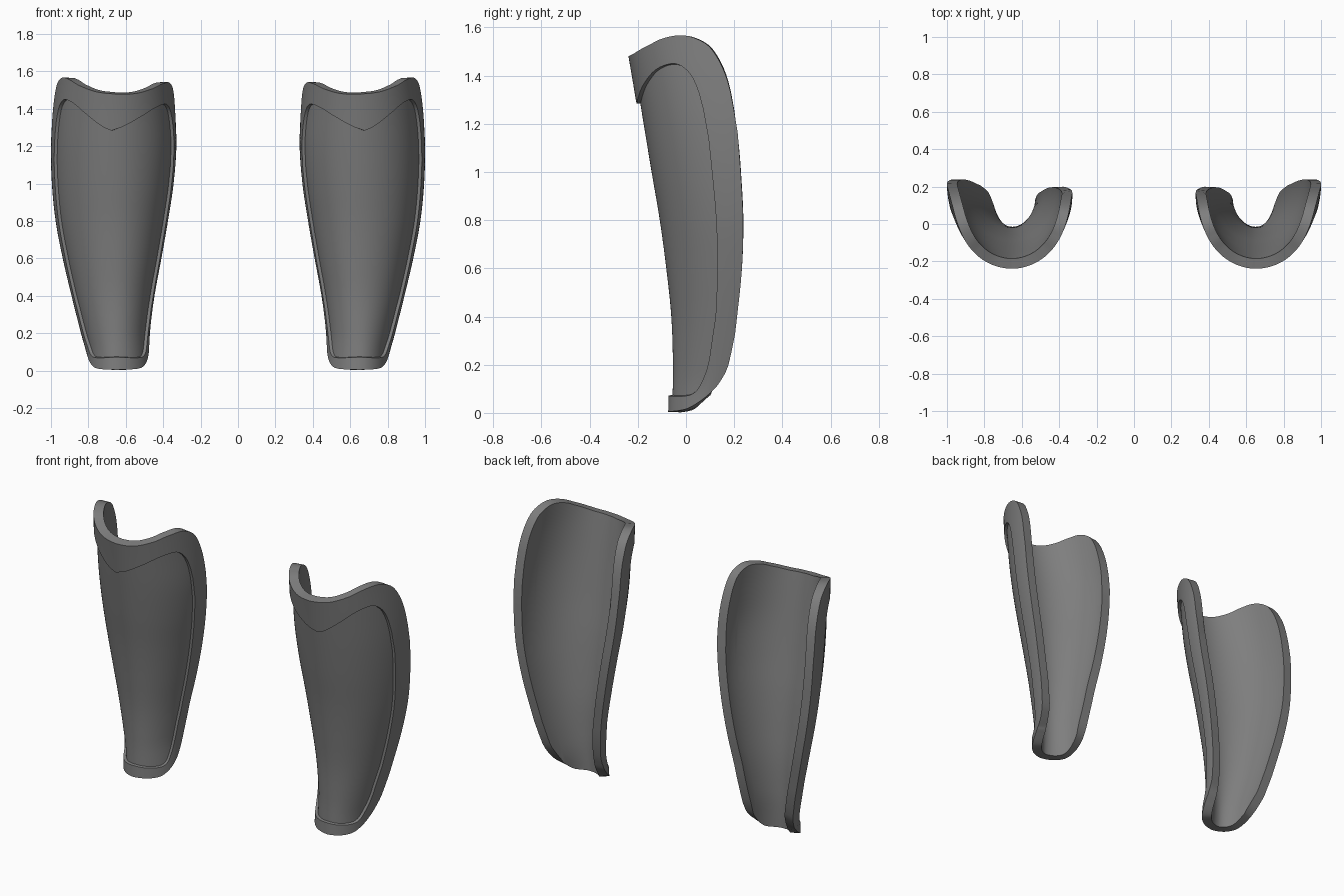
import bpy, bmesh
from math import sin, cos, pi
from mathutils import Matrix

if "Cube" in bpy.data.objects:
    bpy.data.objects.remove(bpy.data.objects["Cube"])


def curve(xs, ys):
    """Smooth Hermite interpolation through a few points."""
    n = len(xs)
    m = []
    for i in range(n):
        a, b = max(i - 1, 0), min(i + 1, n - 1)
        m.append((ys[b] - ys[a]) / (xs[b] - xs[a]))

    def f(x):
        x = min(max(x, xs[0]), xs[-1])
        i = next(k for k in range(n - 1) if x <= xs[k + 1])
        h = xs[i + 1] - xs[i]
        t = (x - xs[i]) / h
        return ((2*t**3 - 3*t**2 + 1) * ys[i] + (t**3 - 2*t**2 + t) * h * m[i]
                + (3*t**2 - 2*t**3) * ys[i + 1] + (t**3 - t**2) * h * m[i + 1])
    return f


# Cross-section by height: shin front, rear edge, inner and outer side
H = [0, .1, .2, .4, .6, .8, 1, 1.2, 1.4, 1.57]
y_front = curve(H, [-.074, -.071, -.07, -.077, -.098, -.125, -.159, -.192, -.225, -.255])
y_back = curve(H, [.15, .167, .187, .212, .232, .237, .227, .212, .2, .2])
x_in = curve(H, [.475, .475, .472, .447, .41, .375, .345, .33, .337, .345])
x_out = curve(H, [.805, .815, .84, .89, .937, .975, .995, 1.0, .99, .975])
CX = .65

# Outline heights by position around the shin (0 = front, 1 = rear edge)
z_top = curve([0, .2, .41, .55, .69, .8, .87, .94, .975, 1],
              [1.478, 1.49, 1.525, 1.555, 1.567, 1.545, 1.505, 1.415, 1.32, 1.16])
z_bot = curve([0, .5, .7, .87, .94, .975, 1], [.004, .014, .045, .1, .15, .205, .33])
p_top = curve([0, .1, .3, .45, .6, .68, .74, .78, .8, 1], [1.283, 1.305, 1.375, 1.425, 1.45, 1.432, 1.38, 1.28, 1.14, 1.0])
p_bot = curve([0, .5, .65, .72, .765, .8, 1], [.072, .07, .09, .14, .22, .4, .5])

PANEL = .8
THICK, RECESS = .055, .016
SIDE, MID = 14, 96
ROWS_B, ROWS_P, ROWS_T = 4, 34, 5


def point(s, z):
    a = s * pi / 2
    yf, yb = y_front(z), y_back(z)
    if s < 0:
        x = CX + (CX - x_in(z)) * (sin(a) + .03 * sin(2 * a))
        yb -= .038 * s * s
    else:
        x = CX + (x_out(z) - CX) * (.89 * sin(a) + .11 * s + .03 * sin(2 * a))
    return (x, yf + (yb - yf) * (1 - cos(a)), z)


def span(a, b, n):
    return [a + (b - a) * i / n for i in range(n)]


grey = bpy.data.materials.new("dark_grey")
grey.diffuse_color = (.21, .21, .21, 1)
grey.use_nodes = True
grey.node_tree.nodes["Principled BSDF"].inputs["Base Color"].default_value = grey.diffuse_color


def build(name, mirror):
    bm = bmesh.new()
    cols = span(-1, -PANEL, SIDE) + span(-PANEL, PANEL, MID) + span(PANEL, 1, SIDE) + [1]
    # Outer skin, with grid rows following the outline and the panel border
    outer = []
    for s in cols:
        k = abs(s)
        drop = .025 * min(1, k / .6) if s < 0 else 0
        # the panel's V point sits slightly to the outer side
        kp = abs(s - .05 * max(0, 1 - k / .5))
        zb, pb, pt, zt = z_bot(k), p_bot(k), p_top(kp) - drop, z_top(k) - drop
        zs = span(zb, pb, ROWS_B) + span(pb, pt, ROWS_P) + span(pt, zt, ROWS_T) + [zt]
        outer.append([bm.verts.new(point(s, z)) for z in zs])
    panel, quads = [], []
    for i in range(len(cols) - 1):
        for j in range(len(outer[0]) - 1):
            q = (outer[i][j], outer[i+1][j], outer[i+1][j+1], outer[i][j+1])
            f = bm.faces.new(q)
            quads.append(q)
            if SIDE <= i < SIDE + MID and ROWS_B <= j < ROWS_B + ROWS_P:
                panel.append(f)
    bm.normal_update()
    # Inner lining and the rim joining both skins
    rim = [(l.vert, l.link_loop_next.vert) for e in bm.edges if e.is_boundary for l in e.link_loops]
    inner = {v: bm.verts.new(v.co - v.normal * THICK) for v in list(bm.verts)}
    for q in quads:
        bm.faces.new([inner[v] for v in reversed(q)])
    for a, b in rim:
        bm.faces.new((b, a, inner[a], inner[b]))
    bm.normal_update()
    # Recessed front panel leaves a raised trim around it
    bmesh.ops.inset_region(bm, faces=panel, thickness=.003, depth=-RECESS, use_even_offset=True)
    if mirror:
        bm.transform(Matrix.Diagonal((-1, 1, 1, 1)))
        bmesh.ops.reverse_faces(bm, faces=bm.faces[:])
    me = bpy.data.meshes.new(name)
    bm.to_mesh(me)
    bm.free()
    me.materials.append(grey)
    ob = bpy.data.objects.new(name, me)
    bpy.context.collection.objects.link(ob)
    bpy.ops.object.select_all(action='DESELECT')
    ob.select_set(True)
    bpy.context.view_layer.objects.active = ob
    bpy.ops.object.shade_smooth_by_angle(angle=pi / 6)


build("shin_guard_left", False)
build("shin_guard_right", True)
